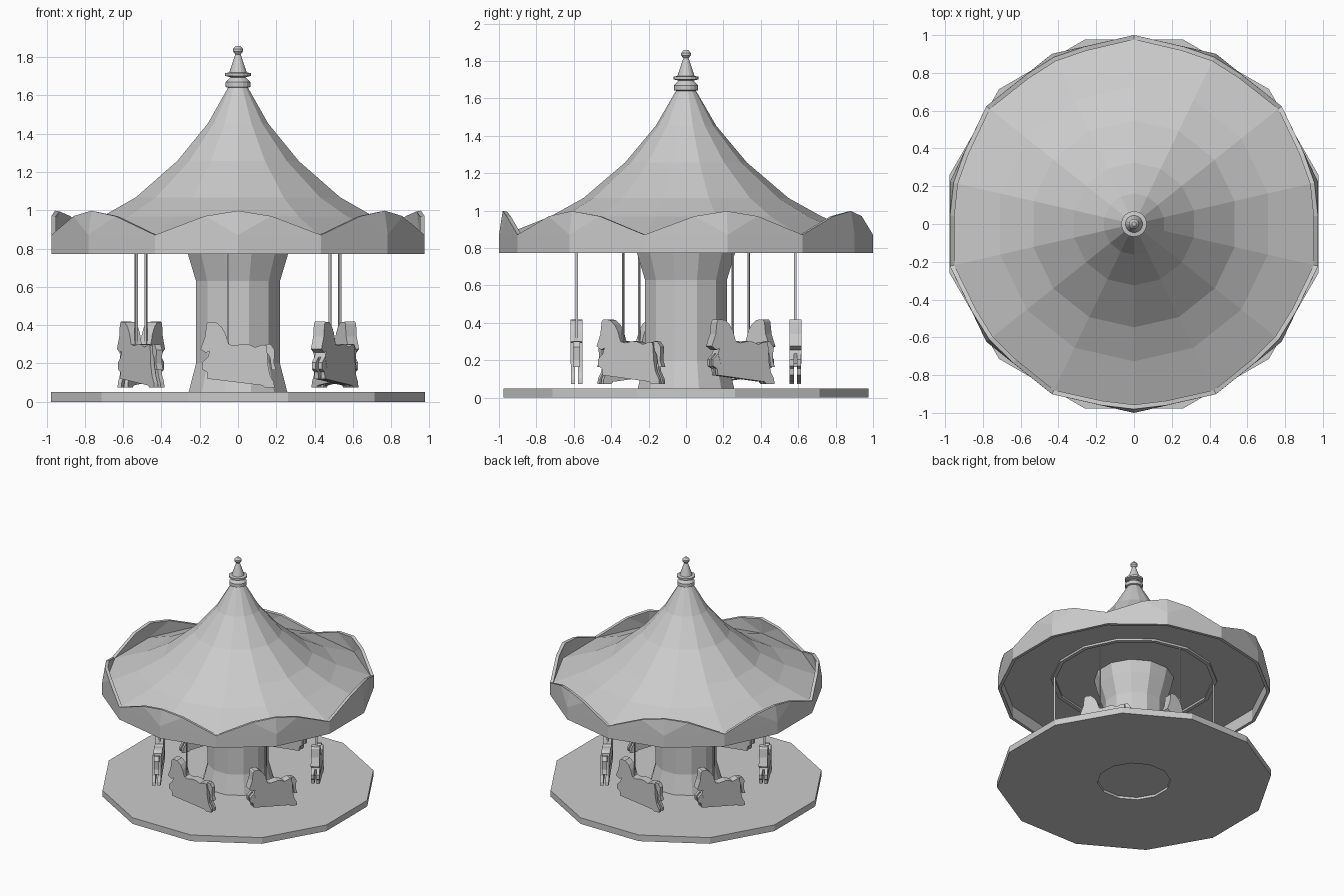
import bpy, bmesh
from math import cos, sin, pi, radians
from mathutils import Matrix

cube = bpy.data.objects.get("Cube")
if cube:
    bpy.data.objects.remove(cube)

grey = bpy.data.materials.new("light grey")
grey.use_nodes = True
grey.diffuse_color = (0.6, 0.6, 0.6, 1)
grey.node_tree.nodes["Principled BSDF"].inputs["Base Color"].default_value = (0.6, 0.6, 0.6, 1)


def finish(name, bm, fix_normals=True):
    if fix_normals:
        bmesh.ops.recalc_face_normals(bm, faces=bm.faces)
    mesh = bpy.data.meshes.new(name)
    bm.to_mesh(mesh)
    bm.free()
    mesh.materials.append(grey)
    obj = bpy.data.objects.new(name, mesh)
    bpy.context.collection.objects.link(obj)
    return obj


def polar(r, angle, z):
    return (r * cos(angle), r * sin(angle), z)


def lathe(name, profile, sides, phase, loop=False):
    """Turn a (radius, height) profile into a capped solid, or a ring if looped."""
    bm = bmesh.new()
    rings = [[bm.verts.new(polar(r, phase + 2 * pi * i / sides, z)) for i in range(sides)]
             for r, z in profile]
    pairs = list(zip(rings, rings[1:]))
    if loop:
        pairs.append((rings[-1], rings[0]))
    for low, high in pairs:
        for i in range(sides):
            j = (i + 1) % sides
            bm.faces.new((low[i], low[j], high[j], high[i]))
    if not loop:
        bm.faces.new(rings[0][::-1])
        bm.faces.new(rings[-1])
    return finish(name, bm)


def add_board(bm, outline, y0, y1):
    """Extrude an (x, z) outline from y0 to y1."""
    face = bm.faces.new([bm.verts.new((x, y0, z)) for x, z in outline])
    ext = bmesh.ops.extrude_face_region(bm, geom=[face])
    verts = [v for v in ext["geom"] if isinstance(v, bmesh.types.BMVert)]
    bmesh.ops.translate(bm, vec=(0, y1 - y0, 0), verts=verts)


# Platform with a socket for the central column
twelfth = radians(15)
lathe("platform", [(0.27, 0), (1.01, 0), (1.01, 0.05), (0.265, 0.05)], 12, twelfth, loop=True)
lathe("column", [(0.268, 0.018), (0.267, 0.05), (0.227, 0.2), (0.227, 0.63), (0.272, 0.775),
                 (0.295, 0.875)], 12, twelfth)

# Tent roof with a flat underside, and the rail that carries the poles
front = -pi / 2
lathe("roof", [(0.98, 0.868), (0.727, 0.968), (0.547, 1.068), (0.325, 1.258),
               (0.162, 1.453), (0.045, 1.655)], 14, front)
lathe("pole_rail", [(0.58, 0.852), (0.61, 0.852), (0.61, 0.87), (0.58, 0.87)],
      14, front, loop=True)

# Scalloped valance
bm = bmesh.new()
half = pi / 7
for k in range(7):
    mid = front + 2 * half * k

    def point(step, r, z):
        return bm.verts.new(polar(r, mid + step * half, z))

    low = [point(s, 1, 0.773) for s in (-1, 0, 1)]
    rim = [point(s, 1, 0.871) for s in (-1, 0, 1)]
    crest = [point(-0.4, 0.975, 0.97), point(0, 0.98, 0.998), point(0.4, 0.975, 0.97)]
    for i in (0, 1):
        bm.faces.new((low[i], low[i + 1], rim[i + 1], rim[i]))
        bm.faces.new((rim[1], crest[i + 1], crest[i]))
    bm.faces.new((rim[0], rim[1], crest[0]))
    bm.faces.new((rim[1], rim[2], crest[2]))
bmesh.ops.remove_doubles(bm, verts=bm.verts, dist=0.0005)
valance = finish("valance", bm, fix_normals=False)
shell = valance.modifiers.new("thickness", "SOLIDIFY")
shell.thickness = 0.024
shell.offset = -1

# Finial
lathe("finial", [(0.045, 1.638), (0.065, 1.644), (0.065, 1.67), (0.04, 1.695),
                 (0.068, 1.702), (0.068, 1.716), (0.046, 1.72), (0.014, 1.815),
                 (0.026, 1.83), (0.026, 1.843), (0.012, 1.858)], 16, 0)

# Horses cut from board, with a thin tail and two leg plates, each on a flat pole
body = [(-0.165, 0.405), (-0.155, 0.418), (-0.115, 0.416), (-0.085, 0.39), (-0.065, 0.355),
        (-0.048, 0.3), (-0.02, 0.293), (0.03, 0.302), (0.06, 0.298), (0.09, 0.285),
        (0.13, 0.298), (0.15, 0.295), (0.158, 0.18), (-0.14, 0.18), (-0.158, 0.235),
        (-0.148, 0.265), (-0.168, 0.256), (-0.196, 0.275), (-0.172, 0.34)]
tail = [(0.13, 0.29), (0.15, 0.302), (0.172, 0.3), (0.192, 0.27), (0.188, 0.2),
        (0.2, 0.165), (0.176, 0.165), (0.167, 0.23), (0.15, 0.26)]
legs = [(-0.158, 0.235), (-0.188, 0.205), (-0.188, 0.17), (-0.163, 0.155), (-0.158, 0.12),
        (0.13, 0.085), (0.14, 0.074), (0.191, 0.074), (0.188, 0.1), (0.167, 0.14),
        (0.155, 0.2)]
for k in range(6):
    turn = Matrix.Rotation(k * pi / 3, 4, "Z")
    place = turn @ Matrix.Translation((0, -0.585, 0))
    bm = bmesh.new()
    add_board(bm, body, -0.032, 0.032)
    add_board(bm, tail, -0.018, 0.018)
    for side in (-1, 1):
        add_board(bm, legs, side * 0.008, side * 0.031)
    finish(f"horse_{k + 1}", bm).matrix_world = place

    bm = bmesh.new()
    size = Matrix.Diagonal((0.008, 0.014, 0.59, 1))
    bmesh.ops.create_cube(bm, size=1, matrix=Matrix.Translation((-0.05, 0, 0.565)) @ size)
    finish(f"pole_{k + 1}", bm).matrix_world = place
